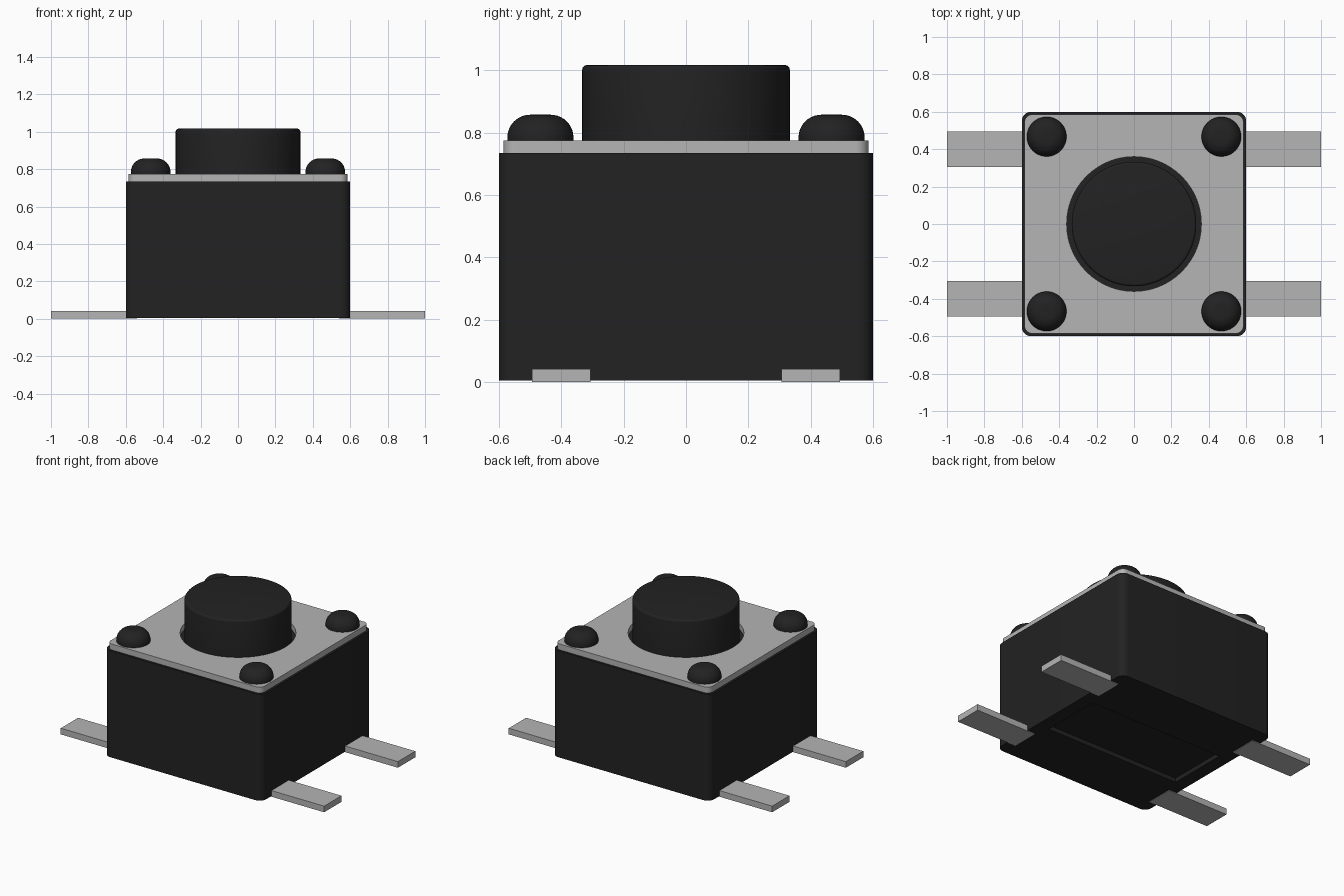
import bpy, bmesh, math

cube = bpy.data.objects.get("Cube")
if cube:
    bpy.data.objects.remove(cube)


def material(name, value, roughness):
    m = bpy.data.materials.new(name)
    m.use_nodes = True
    color = (value, value, value, 1)
    m.diffuse_color = color
    bsdf = m.node_tree.nodes["Principled BSDF"]
    bsdf.inputs["Base Color"].default_value = color
    bsdf.inputs["Roughness"].default_value = roughness
    return m


black = material("black plastic", 0.016, 0.6)
silver = material("silver metal", 0.46, 0.5)


def finish(name, bm, mat):
    bmesh.ops.recalc_face_normals(bm, faces=bm.faces)
    mesh = bpy.data.meshes.new(name)
    bm.to_mesh(mesh)
    bm.free()
    mesh.materials.append(mat)
    ob = bpy.data.objects.new(name, mesh)
    bpy.context.collection.objects.link(ob)
    bpy.ops.object.select_all(action='DESELECT')
    ob.select_set(True)
    bpy.context.view_layer.objects.active = ob
    bpy.ops.object.shade_smooth_by_angle(angle=math.radians(35))
    return ob


def rounded_square(half, r, steps=8):
    pts = []
    for i, (sx, sy) in enumerate([(1, 1), (-1, 1), (-1, -1), (1, -1)]):
        for k in range(steps + 1):
            a = math.pi / 2 * (i + k / steps)
            pts.append((sx * (half - r) + r * math.cos(a), sy * (half - r) + r * math.sin(a)))
    return pts


def circle(r, n=64):
    return [(r * math.cos(2 * math.pi * i / n), r * math.sin(2 * math.pi * i / n)) for i in range(n)]


def slab(name, outer, hole, z0, z1, hole_top, mat):
    """Prism with a hole from below: a pocket up to hole_top, or right through when it reaches z1."""
    bm = bmesh.new()

    def ring(pts, z):
        vs = [bm.verts.new((x, y, z)) for x, y in pts]
        return vs, [bm.edges.new((vs[i - 1], vs[i])) for i in range(len(vs))]

    def walls(a, b):
        for i in range(len(a)):
            bm.faces.new((a[i - 1], a[i], b[i], b[i - 1]))

    low, low_edges = ring(outer, z0)
    high, high_edges = ring(outer, z1)
    hole_low, hole_low_edges = ring(hole, z0)
    hole_high, hole_high_edges = ring(hole, hole_top)
    bmesh.ops.triangle_fill(bm, use_beauty=True, edges=low_edges + hole_low_edges)
    if hole_top >= z1:
        bmesh.ops.triangle_fill(bm, use_beauty=True, edges=high_edges + hole_high_edges)
    else:
        bm.faces.new(high)
        bm.faces.new(hole_high)
    walls(low, high)
    walls(hole_low, hole_high)
    return finish(name, bm, mat)


def lathe(name, profile, x, y, mat, n=48):
    """Turn a (radius, z) profile, closed at both ends, around a vertical axis."""
    bm = bmesh.new()
    rings = [[bm.verts.new((x + px * r, y + py * r, z)) for px, py in circle(1, n)] for r, z in profile]
    for a, b in zip(rings, rings[1:]):
        for i in range(n):
            bm.faces.new((a[i - 1], a[i], b[i], b[i - 1]))
    bm.faces.new(rings[0])
    bm.faces.new(rings[-1])
    return finish(name, bm, mat)


def fillet_profile(radius, z0, z1, fillet, steps):
    pts = [(radius, z0)]
    for k in range(steps + 1):
        a = math.pi / 2 * k / steps
        pts.append((radius - fillet + fillet * math.cos(a), z1 - fillet + fillet * math.sin(a)))
    return pts


# Housing with a shallow rectangular pocket underneath
pocket = [(0.51, 0.21), (-0.51, 0.21), (-0.51, -0.21), (0.51, -0.21)]
slab("housing", rounded_square(0.6, 0.05), pocket, 0.004, 0.735, 0.034, black)

# Metal cover plate with a round opening for the button
slab("cover_plate", rounded_square(0.585, 0.04), circle(0.36), 0.735, 0.775, 0.775, silver)

# Push button
lathe("push_button", fillet_profile(0.333, 0.73, 1.016, 0.014, 4), 0, 0, black, 64)

# Four corner rivets and four flat terminals
for sx, side in ((1, "left"), (-1, "right")):
    for sy, end in ((-1, "front"), (1, "back")):
        lathe(f"rivet_{end}_{side}", fillet_profile(0.106, 0.77, 0.857, 0.073, 10),
              sx * 0.467, sy * 0.467, black)
        bm = bmesh.new()
        bmesh.ops.create_cube(bm, size=1)
        bmesh.ops.scale(bm, vec=(0.46, 0.188, 0.042), verts=bm.verts)
        bmesh.ops.translate(bm, vec=(sx * 0.77, sy * 0.4, 0.021), verts=bm.verts)
        finish(f"terminal_{end}_{side}", bm, silver)
